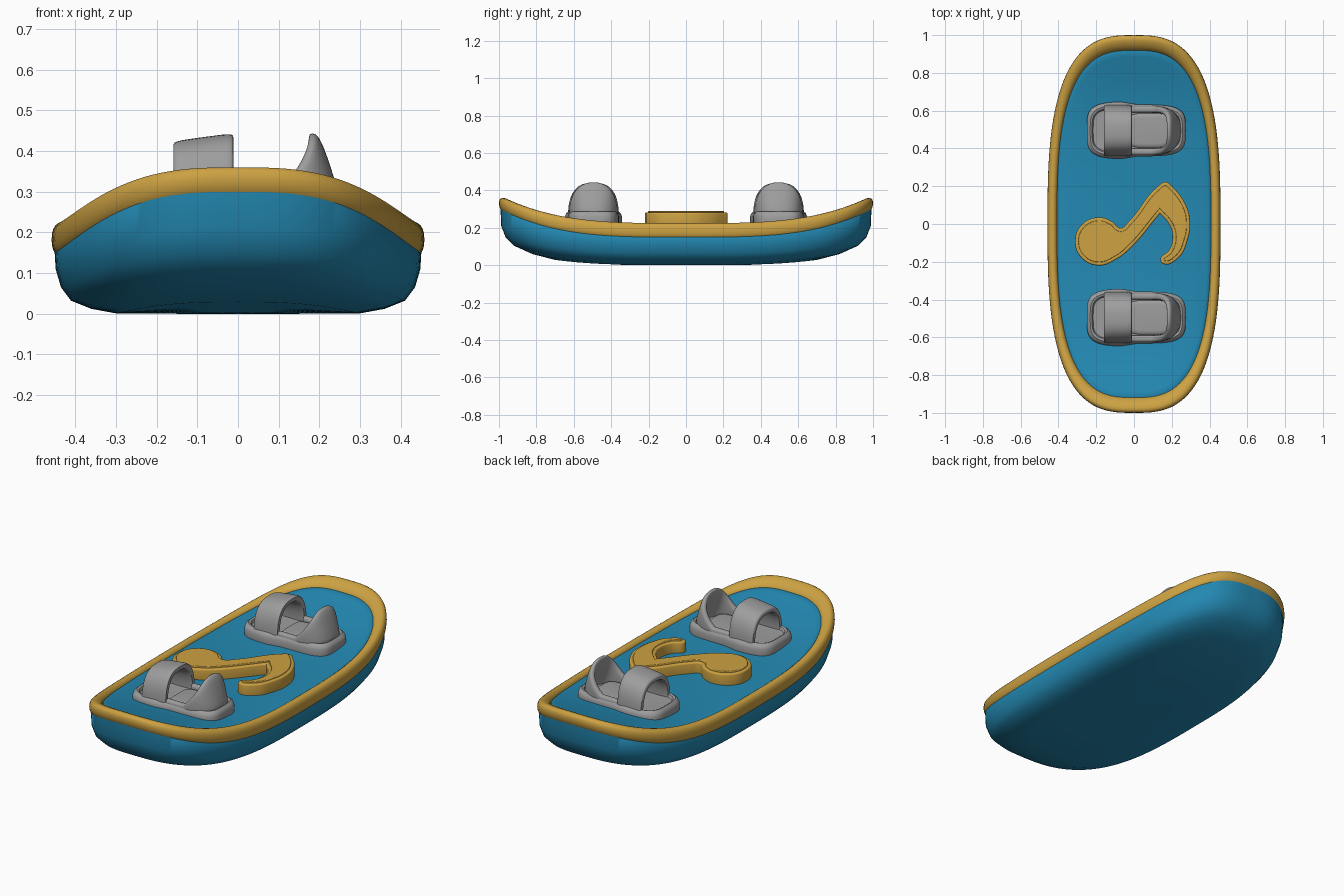
import bpy, bmesh
from math import sin, cos, pi, radians

cube = bpy.data.objects.get("Cube")
if cube:
    bpy.data.objects.remove(cube, do_unlink=True)


def material(name, rgb):
    m = bpy.data.materials.new(name)
    m.use_nodes = True
    m.diffuse_color = (*rgb, 1)
    bsdf = m.node_tree.nodes["Principled BSDF"]
    bsdf.inputs["Base Color"].default_value = (*rgb, 1)
    bsdf.inputs["Roughness"].default_value = 0.6
    return m


BLUE = material("board blue", (0.017, 0.25, 0.45))
GOLD = material("trim gold", (0.61, 0.36, 0.055))
GREY = material("binding grey", (0.34, 0.34, 0.34))


def finish(obj, mat, angle=40):
    obj.data.materials.clear()
    obj.data.materials.append(mat)
    bpy.ops.object.select_all(action='DESELECT')
    obj.select_set(True)
    bpy.context.view_layer.objects.active = obj
    bpy.ops.object.shade_smooth_by_angle(angle=radians(angle))
    return obj


def loft(name, rings, mat, loop=False, angle=40):
    """Skin closed rings in order; cap both ends unless the rings form a loop."""
    bm = bmesh.new()
    vs = [[bm.verts.new(p) for p in ring] for ring in rings]
    pairs = list(zip(vs, vs[1:])) + ([(vs[-1], vs[0])] if loop else [])
    n = len(rings[0])
    for a, b in pairs:
        for i in range(n):
            j = (i + 1) % n
            bm.faces.new((a[i], a[j], b[j], b[i]))
    if not loop:
        bm.faces.new(vs[0])
        bm.faces.new(vs[-1])
    bmesh.ops.recalc_face_normals(bm, faces=bm.faces)
    me = bpy.data.meshes.new(name)
    bm.to_mesh(me)
    bm.free()
    obj = bpy.data.objects.new(name, me)
    bpy.context.collection.objects.link(obj)
    return finish(obj, mat, angle)


def spow(v, e):
    return abs(v) ** e * (1 if v >= 0 else -1)


def superellipse(a, b, n, count):
    return [(a * spow(cos(t), 2 / n), b * spow(sin(t), 2 / n))
            for t in (2 * pi * i / count for i in range(count))]


def bend(y):
    """Upward sweep of the nose and tail."""
    return 0.15 * abs(y) ** 3.4


def board_ring(a, b, z, weight=1):
    return [(x, y, z + weight * bend(y)) for x, y in superellipse(a, b, 2.9, 128)]


# Hull: underside, flank, then the deck inside the rim
hull = [(0.01, 0.02, 0, 0.6), (0.15, 0.35, 0, 0.6), (0.3, 0.7, 0.001, 0.62),
        (0.36, 0.82, 0.012, 0.62), (0.41, 0.92, 0.032, 0.64),
        (0.435, 0.965, 0.065, 0.64), (0.448, 0.988, 0.11, 0.7),
        (0.451, 0.992, 0.16, 1), (0.43, 0.96, 0.19, 1), (0.412, 0.925, 0.2, 1),
        (0.405, 0.913, 0.209, 1), (0.39, 0.885, 0.213, 1), (0.32, 0.75, 0.217, 1),
        (0.25, 0.6, 0.22, 1), (0.12, 0.3, 0.222, 1), (0.01, 0.02, 0.223, 1)]
loft("board_hull", [board_ring(*r) for r in hull], BLUE, angle=60)

# Rounded bumper rim
rim = [board_ring(0.431 + 0.027 * u, 0.957 + 0.043 * u, 0.182 + 0.043 * v)
       for u, v in superellipse(1, 1, 2.3, 20)]
loft("board_rim", rim, GOLD, loop=True, angle=80)

# Raised note emblem: (x, y, is_corner)
NOTE = [(-0.312, -0.092, 0), (-0.275, -0.002, 0), (-0.185, 0.035, 0),
        (-0.115, 0.012, 0), (-0.07, -0.022, 0), (-0.03, 0.01, 0),
        (0.125, 0.198, 0), (0.17, 0.222, 0), (0.2, 0.2, 0), (0.27, 0.11, 0),
        (0.296, 0.02, 0), (0.285, -0.08, 0), (0.235, -0.18, 0), (0.155, -0.212, 0),
        (0.14, -0.185, 0), (0.185, -0.14, 0), (0.205, -0.07, 0),
        (0.185, 0.0, 0), (0.137, 0.055, 1), (-0.025, -0.135, 0),
        (-0.09, -0.185, 0), (-0.185, -0.22, 0), (-0.275, -0.182, 0)]


def emblem(name, low, high, bevel, shrink):
    cu = bpy.data.curves.new(name + "_outline", 'CURVE')
    cu.dimensions, cu.fill_mode, cu.resolution_u = '2D', 'BOTH', 6
    sp = cu.splines.new('BEZIER')
    sp.bezier_points.add(len(NOTE) - 1)
    sp.use_cyclic_u = True
    for bp, (x, y, corner) in zip(sp.bezier_points, NOTE):
        bp.co = (x, y, 0)
        kind = 'VECTOR' if corner else 'AUTO'
        bp.handle_left_type = bp.handle_right_type = kind
    cu.extrude = (high - low) / 2 - bevel
    cu.bevel_depth, cu.bevel_resolution = bevel, 2
    cu.offset = -bevel - shrink
    src = bpy.data.objects.new(name + "_outline", cu)
    bpy.context.collection.objects.link(src)
    bpy.context.view_layer.update()
    me = bpy.data.meshes.new_from_object(
        src.evaluated_get(bpy.context.evaluated_depsgraph_get()))
    bpy.data.objects.remove(src, do_unlink=True)
    obj = bpy.data.objects.new(name, me)
    obj.location.z = (low + high) / 2
    bpy.context.collection.objects.link(obj)
    finish(obj, GOLD)


emblem("note_base", 0.2, 0.282, 0.008, 0)
emblem("note_top", 0.26, 0.29, 0.004, 0.018)


def footplate_ring(cy, shrink, z):
    pts = []
    for x, y in superellipse(0.262 - shrink, 0.152 - shrink, 4, 64):
        s = min(max((x + 0.08) / 0.1, 0), 1)
        pts.append((x + 0.012, cy + y * (1 - 0.1 * s * s * (3 - 2 * s)), z))
    return pts


def binding(label, cy):
    # Footplate with a lipped, recessed floor
    plate = [(0.004, 0.2), (0, 0.23), (0, 0.262), (0.006, 0.279), (0.018, 0.288),
             (0.028, 0.284), (0.034, 0.27), (0.06, 0.268)]
    loft(label + "_footplate", [footplate_ring(cy, *p) for p in plate], GREY)

    # Heel pad
    pad = [(0, 0.25), (0, 0.278), (0.006, 0.284), (0.02, 0.286)]
    loft(label + "_heel_pad",
         [[(0.08 + x, cy + y, z) for x, y in superellipse(0.11 - d, 0.09 - d, 5, 40)]
          for d, z in pad], GREY)

    # Arched toe strap, a little higher towards the heel
    section = superellipse(1, 1, 5, 24)
    arch = []
    for i in range(33):
        t = pi * i / 32
        arch.append([(-0.085 + 0.074 * u,
                      cy + (0.12 + 0.016 * v) * spow(cos(t), 0.75),
                      0.25 + (0.168 + 0.016 * v + 0.01 * u) * spow(sin(t), 0.75))
                     for u, v in section])
    loft(label + "_toe_strap", arch, GREY)

    # Heel cup: low side rails rising into a leaning back
    path = [(x, -0.112, 0, -1, 0.3) for x in (-0.01, 0.03, 0.07)]
    for i in range(33):
        t = -pi / 2 + pi * i / 32
        c, s = max(cos(t), 0), sin(t)
        path.append((0.095 + 0.137 * c ** 0.75, 0.112 * spow(s, 0.85), c, s,
                     0.3 + 0.143 * c ** 0.8))
    path += [(x, 0.112, 0, 1, 0.3) for x in (0.07, 0.03, -0.01)]
    cup = []
    for x, y, nx, ny, top in path:
        ring = []
        for u, v in superellipse(1, 1, 3, 24):
            z = 0.25 + (top - 0.25) * (v + 1) / 2
            lean = 0.32 * max(z - 0.29, 0) * nx
            ring.append((x + 0.018 * u * nx - lean, cy + y + 0.018 * u * ny, z))
        cup.append(ring)
    loft(label + "_heel_cup", cup, GREY, angle=60)


binding("front_binding", -0.495)
binding("rear_binding", 0.495)
